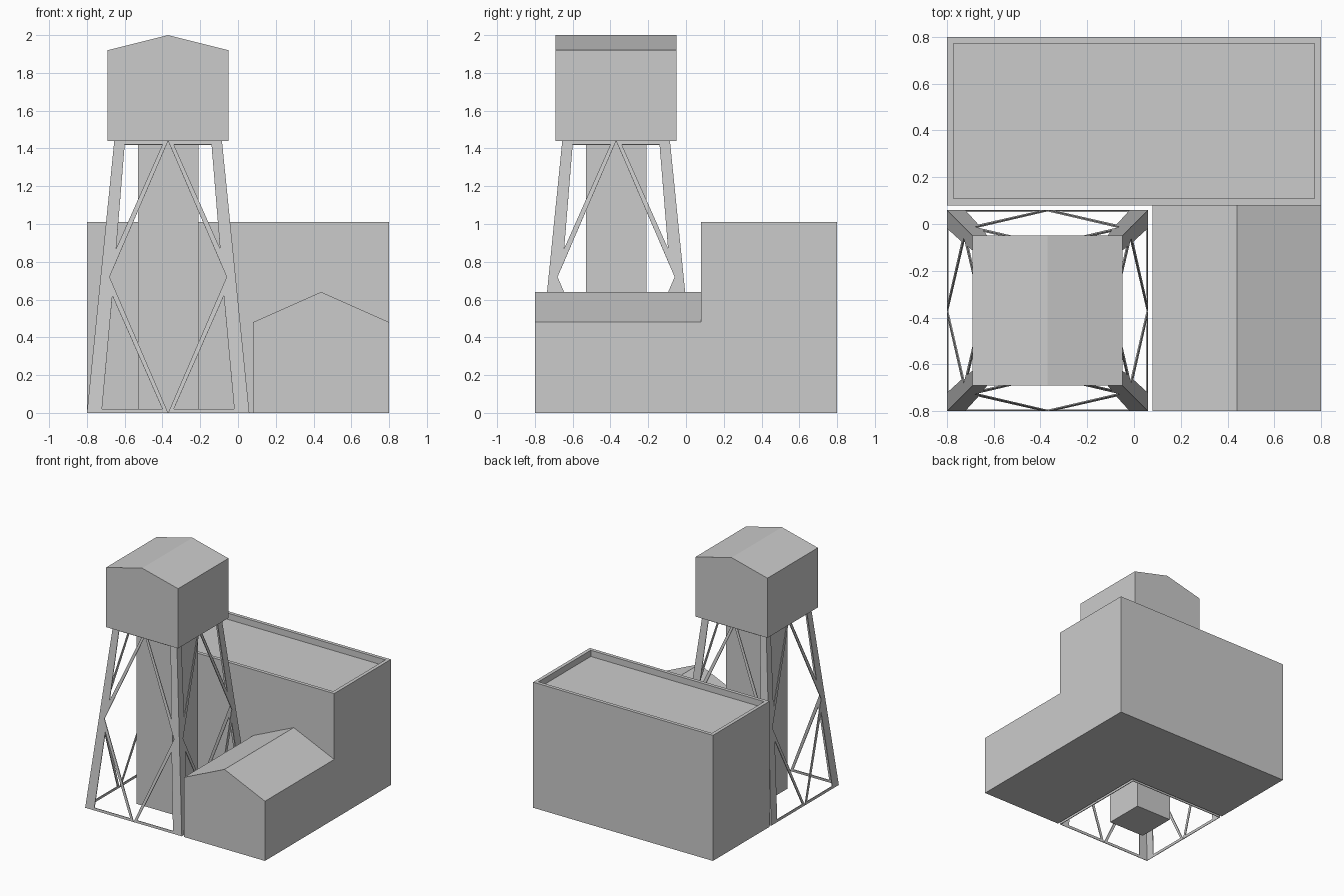
import bpy, bmesh
from mathutils import Matrix, Vector

if "Cube" in bpy.data.objects:
    bpy.data.objects.remove(bpy.data.objects["Cube"])


def finish(name, bm):
    mesh = bpy.data.meshes.new(name)
    bm.to_mesh(mesh)
    bm.free()
    ob = bpy.data.objects.new(name, mesh)
    bpy.context.collection.objects.link(ob)
    return ob


def box(x0, x1, y0, y1, z0, z1):
    bm = bmesh.new()
    size = Matrix.Diagonal((x1 - x0, y1 - y0, z1 - z0, 1))
    mid = Matrix.Translation(((x0 + x1) / 2, (y0 + y1) / 2, (z0 + z1) / 2))
    bmesh.ops.create_cube(bm, size=1, matrix=mid @ size)
    return bm


def gabled(name, x0, x1, y0, y1, z0, eave, ridge):
    """House-shaped profile in xz, extruded along y."""
    bm = bmesh.new()
    profile = [(x0, z0), (x1, z0), (x1, eave), ((x0 + x1) / 2, ridge), (x0, eave)]
    face = bm.faces.new([bm.verts.new((x, y0, z)) for x, z in profile])
    out = bmesh.ops.extrude_face_region(bm, geom=[face], use_keep_orig=True)
    verts = [g for g in out["geom"] if isinstance(g, bmesh.types.BMVert)]
    bmesh.ops.translate(bm, verts=verts, vec=(0, y1 - y0, 0))
    bmesh.ops.recalc_face_normals(bm, faces=bm.faces)
    return finish(name, bm)


# Main building with a sunken flat roof behind a parapet
bm = box(-0.8, 0.8, 0.08, 0.8, 0, 1.01)
bm.normal_update()
roof = [f for f in bm.faces if f.normal.z > 0.9]
bmesh.ops.inset_region(bm, faces=roof, thickness=0.04)
out = bmesh.ops.extrude_face_region(bm, geom=roof)
bmesh.ops.translate(bm, vec=(0, 0, -0.05),
                    verts=[g for g in out["geom"] if isinstance(g, bmesh.types.BMVert)])
bmesh.ops.delete(bm, geom=[f for f in roof if f.is_valid], context='FACES')
finish("main_building", bm)

# Side wing with gable roof
gabled("side_wing", 0.08, 0.8, -0.8, 0.08, 0, 0.48, 0.64)

# Tower cabin and central shaft
C = -0.37
gabled("tower_cabin", C - 0.32, C + 0.32, C - 0.32, C + 0.32, 1.44, 1.92, 2.0)
finish("tower_shaft", box(C - 0.16, C + 0.16, C - 0.16, C + 0.16, 0, 1.44))

# Tower lattice: half a side as (offset, height) polygons, mirrored and turned
half_side = [
    [(-.43, 0), (-.35, .02), (-.295, .62), (-.31, .72), (-.3575, .72)],         # lower leg
    [(-.3575, .72), (-.31, .72), (-.275, .87), (-.23, 1.42), (-.285, 1.44)],    # upper leg
    [(-.43, 0), (0, 0), (-.03, .02), (-.35, .02)],                              # bottom rail
    [(-.285, 1.44), (-.23, 1.42), (-.03, 1.42), (0, 1.44)],                     # top rail
    [(0, 0), (-.31, .72), (-.295, .62), (-.03, .02)],                           # lower brace
    [(0, 1.44), (-.03, 1.42), (-.275, .87), (-.31, .72)],                       # upper brace
]
bm = bmesh.new()
for k in range(4):
    turn = Matrix.Rotation(k * 1.5707963268, 4, 'Z')
    for side in (1, -1):
        for poly in half_side:
            pts = [turn @ Vector((side * u, -(0.43 - 0.145 * z / 1.44), z))
                   + Vector((C, C, 0)) for u, z in poly[::side]]
            bm.faces.new([bm.verts.new(p) for p in pts])
bmesh.ops.remove_doubles(bm, verts=bm.verts, dist=0.0005)
frame = finish("tower_lattice", bm)
mod = frame.modifiers.new("thickness", 'SOLIDIFY')
mod.thickness = 0.006
mod.offset = -1
